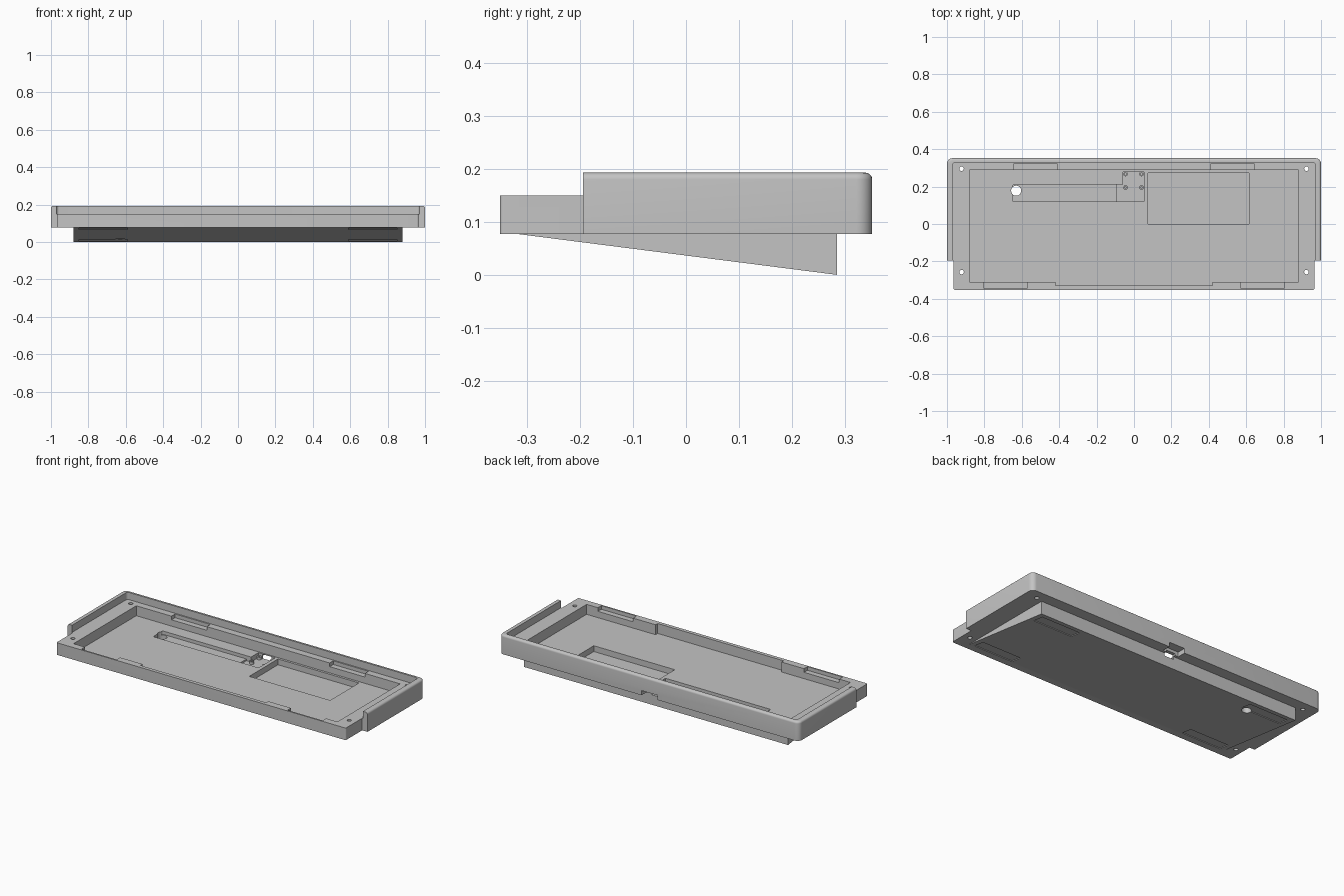
import bpy
import bmesh
import math
from mathutils import Matrix

cube = bpy.data.objects.get("Cube")
if cube:
    bpy.data.objects.remove(cube, do_unlink=True)

grey = bpy.data.materials.new("light grey plastic")
grey.use_nodes = True
colour = (0.55, 0.55, 0.55, 1)
grey.diffuse_color = colour
grey.node_tree.nodes["Principled BSDF"].inputs["Base Color"].default_value = colour

BASE, DECK, RIM, FLOOR = 0.077, 0.15, 0.193, 0.09
BACK, FRONT = 0.352, -0.352


def make(name, bm):
    bmesh.ops.recalc_face_normals(bm, faces=bm.faces)
    mesh = bpy.data.meshes.new(name)
    bm.to_mesh(mesh)
    bm.free()
    mesh.materials.append(grey)
    obj = bpy.data.objects.new(name, mesh)
    bpy.context.collection.objects.link(obj)
    return obj


def box_mesh(x, y, z, corner=0.0, corner_test=lambda e: True):
    """Box from ranges, with optionally rounded upright edges."""
    bm = bmesh.new()
    bmesh.ops.create_cube(bm, size=1)
    for v in bm.verts:
        v.co = [r[0] if c < 0 else r[1] for c, r in zip(v.co, (x, y, z))]
    if corner:
        upright = [e for e in bm.edges
                   if abs(e.verts[0].co.z - e.verts[1].co.z) > 1e-4 and corner_test(e)]
        bmesh.ops.bevel(bm, geom=upright, offset=corner, segments=6,
                        profile=0.5, affect='EDGES')
    return bm


def box(name, x, y, z, corner=0.0):
    return make(name, box_mesh(x, y, z, corner))


def cylinder(name, x, y, z, radius):
    bm = bmesh.new()
    bmesh.ops.create_cone(bm, cap_ends=True, segments=24, radius1=radius, radius2=radius,
                          depth=z[1] - z[0],
                          matrix=Matrix.Translation((x, y, sum(z) / 2)))
    return make(name, bm)


def combine(target, tool, operation):
    mod = target.modifiers.new(operation.lower(), 'BOOLEAN')
    mod.operation, mod.solver, mod.object = operation, 'EXACT', tool
    bpy.context.view_layer.update()
    bpy.context.view_layer.objects.active = target
    bpy.ops.object.modifier_apply(modifier=mod.name)
    bpy.data.objects.remove(tool, do_unlink=True)


def cut(target, *tools):
    for tool in tools:
        combine(target, tool, 'DIFFERENCE')


def smooth(obj):
    bpy.ops.object.select_all(action='DESELECT')
    obj.select_set(True)
    bpy.context.view_layer.objects.active = obj
    bpy.ops.object.shade_smooth_by_angle(angle=math.radians(30))


# Raised surround: rounded rear corners and softened top edge
bm = box_mesh((-1, 1), (-0.195, BACK), (BASE, RIM), 0.03,
              lambda e: e.verts[0].co.y > 0)
top = [e for e in bm.edges if all(v.co.z > RIM - 1e-4 for v in e.verts)
       and not all(v.co.y < -0.19 for v in e.verts)]
bmesh.ops.bevel(bm, geom=top, offset=0.013, segments=5, profile=0.5, affect='EDGES')
case = make("case", bm)

# Lower front deck
combine(case, box("deck", (-0.965, 0.965), (FRONT, 0.1), (BASE, DECK), 0.008), 'UNION')
cut(case, box("deck_opening", (-0.97, 0.97), (-0.6, 0.33), (DECK, 0.3), 0.015))

# Sloping wedge that tilts the case
bm = bmesh.new()
profile = [(FRONT + 0.003, 0.085), (FRONT + 0.003, 0.081), (0.285, 0), (0.285, 0.085)]
side = bm.faces.new([bm.verts.new((-0.88, y, z)) for y, z in profile])
ext = bmesh.ops.extrude_face_region(bm, geom=[side])
bmesh.ops.translate(bm, vec=(1.76, 0, 0),
                    verts=[g for g in ext["geom"] if isinstance(g, bmesh.types.BMVert)])
combine(case, make("wedge", bm), 'UNION')

# Main tray pocket with the wider middle of its front wall
cut(case,
    box("tray_pocket", (-0.88, 0.88), (-0.31, 0.288), (FLOOR, 0.3)),
    box("front_relief", (-0.42, 0.42), (-0.33, -0.2), (FLOOR, 0.3)))

# Clip notches in the deck, then the screw holes and foot recesses
slope = math.atan2(0.081, 0.634)
for s in (-1, 1):
    for name, a, b, y in (("front_clip", 0.57, 0.805, (-0.343, -0.3)),
                          ("rear_clip", 0.41, 0.645, (0.28, 0.322))):
        cut(case, box(name, sorted((s * a, s * b)), y, (DECK - 0.022, 0.3)))
    for y in (-0.257, 0.295):
        cut(case, cylinder("screw_hole", s * 0.922, y, (0, 0.3), 0.012))
    for y in (-0.27, 0.22):
        foot = box("foot_recess", (-0.13, 0.13), (-0.035, 0.035), (-0.004, 0.004))
        height = (0.285 - y) * math.tan(slope)
        foot.data.transform(Matrix.Translation((s * 0.72, y, height))
                            @ Matrix.Rotation(-slope, 4, 'X'))
        cut(case, foot)

# Battery bay, cable channel and socket bay in the tray floor
cut(case,
    box("battery_bay", (0.075, 0.615), (0, 0.274), (0.055, 0.2)),
    box("cable_channel", (-0.65, -0.08), (0.12, 0.21), (0.07, 0.2), 0.008),
    box("socket_bay", (-0.09, 0.053), (0.12, 0.21), (0.06, 0.2)),
    box("socket_bay_rear", (-0.06, 0.053), (0.2, 0.279), (0.06, 0.2)),
    cylinder("cable_hole", -0.63, 0.178, (-0.1, 0.2), 0.027))

# Socket opening and plug clearance in the rear wall
cut(case,
    box("socket_opening", (-0.033, 0.027), (0.25, 0.4), (0.06, 0.088)),
    box("plug_clearance", (-0.055, 0.05), (0.3, 0.4), (0.05, 0.105)))
smooth(case)

# Socket board standoffs
for x in (-0.045, 0.04):
    for y in (0.195, 0.267):
        post = cylinder("standoff", x, y, (0.058, 0.076), 0.012)
        cut(post, cylinder("standoff_hole", x, y, (0.064, 0.1), 0.005))
        smooth(post)
